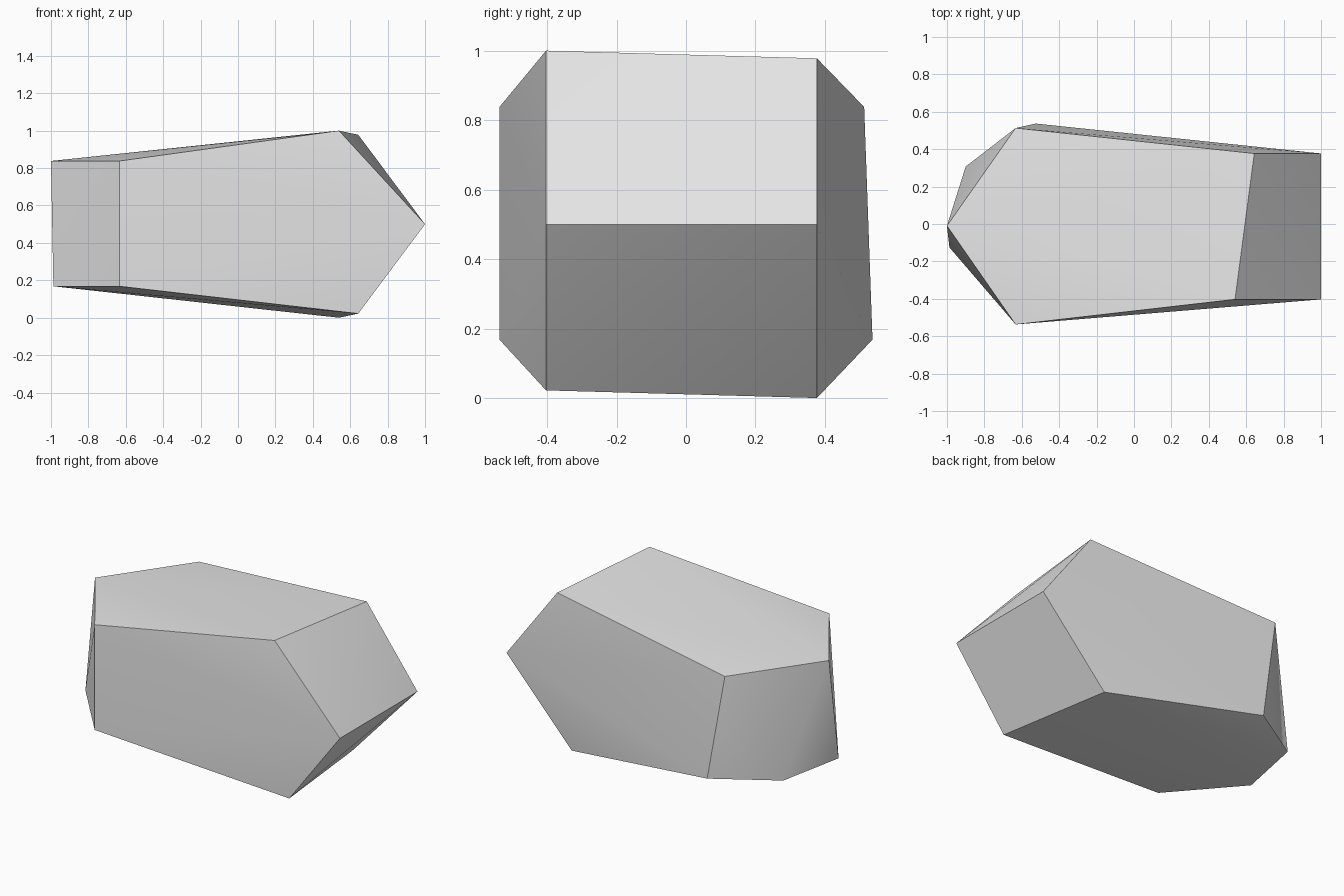
import bpy
import bmesh
import math

cube = bpy.data.objects.get("Cube")
if cube:
    bpy.data.objects.remove(cube, do_unlink=True)

# Plain grey stone
stone = bpy.data.materials.new("stone_grey")
stone.use_nodes = True
grey = (0.8, 0.8, 0.8, 1)
stone.diffuse_color = grey
stone.node_tree.nodes["Principled BSDF"].inputs["Base Color"].default_value = grey

FRONT, BACK = -0.403, 0.377      # depth of the wedge end
LOW, HIGH = 0.168, 0.838         # heights of the blunt end

# Wedge end: a ridge with two slanted chisel faces
wedge = [
    (1, FRONT, 0.5), (1, BACK, 0.5),
    (0.54, FRONT, 1), (0.643, BACK, 0.978),
    (0.643, FRONT, 0.022), (0.54, BACK, 0),
]

# Blunt end: outlines of its upper and lower rims
upper_rim = [(-0.633, -0.537), (-1, -0.01), (-0.633, 0.513)]
lower_rim = [(-0.633, -0.537), (-0.987, -0.125), (-0.9, 0.307), (-0.525, 0.537)]

corners = (wedge
           + [(x, y, HIGH) for x, y in upper_rim]
           + [(x, y, LOW) for x, y in lower_rim])

# Wrap the corners in a faceted skin
bm = bmesh.new()
for corner in corners:
    bm.verts.new(corner)
bmesh.ops.convex_hull(bm, input=bm.verts[:])
bmesh.ops.recalc_face_normals(bm, faces=bm.faces[:])
mesh = bpy.data.meshes.new("faceted_rock")
bm.to_mesh(mesh)
bm.free()
mesh.materials.append(stone)

rock = bpy.data.objects.new("faceted_rock", mesh)
bpy.context.collection.objects.link(rock)

# Soft shading on shallow folds, crisp edges elsewhere
for obj in bpy.context.selected_objects:
    obj.select_set(False)
rock.select_set(True)
bpy.context.view_layer.objects.active = rock
bpy.ops.object.shade_smooth_by_angle(angle=math.radians(30))
